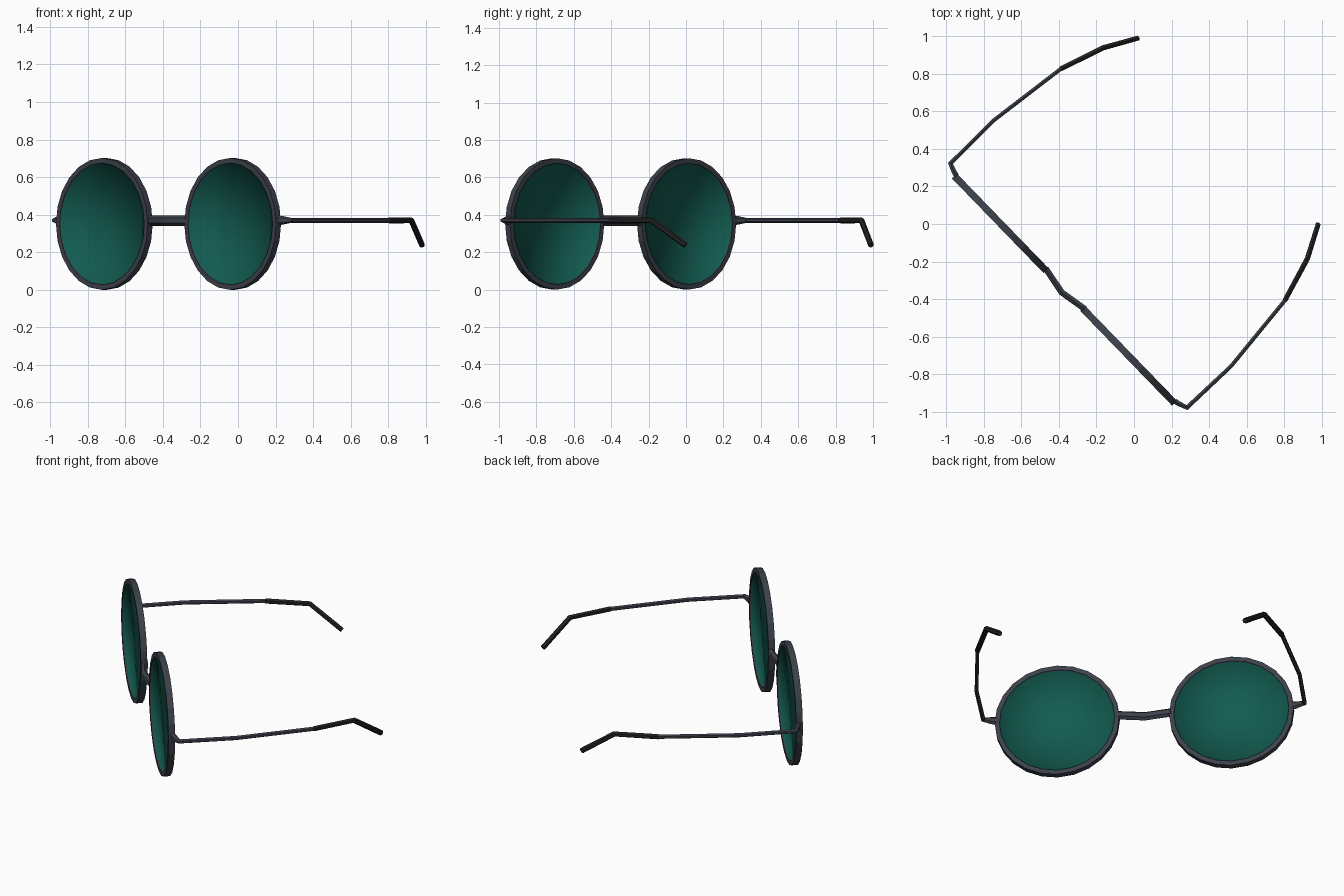
import bpy, bmesh, math
from mathutils import Matrix, Vector

if "Cube" in bpy.data.objects:
    bpy.data.objects.remove(bpy.data.objects["Cube"])

# Glasses are modelled facing -y, then turned to their angled pose
POSE = Matrix.Translation((-0.35, -0.33, 0)) @ Matrix.Rotation(math.radians(-45.9), 4, 'Z')


def material(name, rgb):
    m = bpy.data.materials.new(name)
    m.diffuse_color = (*rgb, 1)
    m.use_nodes = True
    m.node_tree.nodes["Principled BSDF"].inputs["Base Color"].default_value = m.diffuse_color
    return m


FRAME = material("slate_frame", (0.045, 0.052, 0.068))
TIP = material("black_tip", (0.017, 0.016, 0.016))
GLASS = material("green_glass", (0.006, 0.105, 0.08))


def finish(bm, name, mats):
    bmesh.ops.recalc_face_normals(bm, faces=bm.faces)
    bm.transform(POSE)
    me = bpy.data.meshes.new(name)
    bm.to_mesh(me)
    bm.free()
    for m in mats:
        me.materials.append(m)
    ob = bpy.data.objects.new(name, me)
    bpy.context.collection.objects.link(ob)


def sweep(name, path, mat, sides=6):
    """Tube along path points (x, y, z, half width, half height)."""
    bm = bmesh.new()
    pts = [Vector(p[:3]) for p in path]
    rings = []
    for i, p in enumerate(path):
        a = (pts[i] - pts[max(i - 1, 0)]).normalized()
        b = (pts[min(i + 1, len(pts) - 1)] - pts[i]).normalized()
        t = (a + b).normalized()
        mitre = 1 / max(t.dot(b if b.length else a), 0.7)
        side = t.cross(Vector((0, 0, 1))).normalized()
        up = side.cross(t)
        ring = []
        for k in range(sides):
            ang = 2 * math.pi * (k + 0.5) / sides
            ring.append(bm.verts.new(pts[i] + side * math.cos(ang) * p[3] * mitre
                                     + up * math.sin(ang) * p[4]))
        rings.append(ring)
    for r, q in zip(rings, rings[1:]):
        for k in range(sides):
            j = (k + 1) % sides
            bm.faces.new((r[k], r[j], q[j], q[k]))
    bm.faces.new(rings[0])
    bm.faces.new(rings[-1])
    finish(bm, name, [mat])


def lens_and_rim(name, cx, n=24):
    """Round rim with the glass set in it, turned from one profile."""
    R, r, h, a = 0.351, 0.324, 0.0185, 0.010
    profile = [(r, -a), (r, -h), (R, -h), (R, h), (r, h), (r, a)]
    centre = Vector((cx, -0.028, 0.351))
    bm = bmesh.new()
    rings = [[bm.verts.new(centre + Vector((q * math.cos(2 * math.pi * k / n), d,
                                            q * math.sin(2 * math.pi * k / n))))
              for k in range(n)] for q, d in profile]
    # rim faces
    for p, q in zip(rings, rings[1:]):
        for k in range(n):
            j = (k + 1) % n
            bm.faces.new((p[k], p[j], q[j], q[k]))
    # glass faces, front and back
    for ring, d in ((rings[0], -a), (rings[-1], a)):
        c = bm.verts.new(centre + Vector((0, d, 0)))
        for k in range(n):
            f = bm.faces.new((c, ring[k], ring[(k + 1) % n]))
            f.material_index = 1
    # glass blends softly into the inner wall, the rim itself stays faceted
    soft = set(rings[0]) | set(rings[-1])
    for f in bm.faces:
        f.smooth = any(v in soft for v in f.verts)
    for e in bm.edges:
        e.smooth = any(v in soft for v in e.verts)
    finish(bm, name, [FRAME, GLASS])


Z = 0.37
for side, s in (("left", -1), ("right", 1)):
    lens_and_rim("lens_and_rim_" + side, s * 0.491)
    # end piece and arm
    sweep("temple_arm_" + side, [
        (s * 0.835, -0.020, Z, 0.016, 0.026),
        (s * 0.865, -0.012, Z, 0.015, 0.022),
        (s * 0.905, 0.004, Z, 0.013, 0.013),
        (s * 0.910, 0.325, Z, 0.012, 0.013),
        (s * 0.857, 0.785, Z, 0.012, 0.013)], FRAME)
    # ear tip, bent down
    sweep("ear_tip_" + side, [
        (s * 0.858, 0.775, Z, 0.015, 0.016),
        (s * 0.782, 1.015, Z, 0.015, 0.016),
        (s * 0.690, 1.184, 0.237, 0.015, 0.016)], TIP)

# nose bridge, bowed forward
sweep("nose_bridge", [
    (-0.150, -0.022, 0.368, 0.019, 0.027),
    (0, -0.049, 0.368, 0.019, 0.027),
    (0.150, -0.022, 0.368, 0.019, 0.027)], FRAME)
